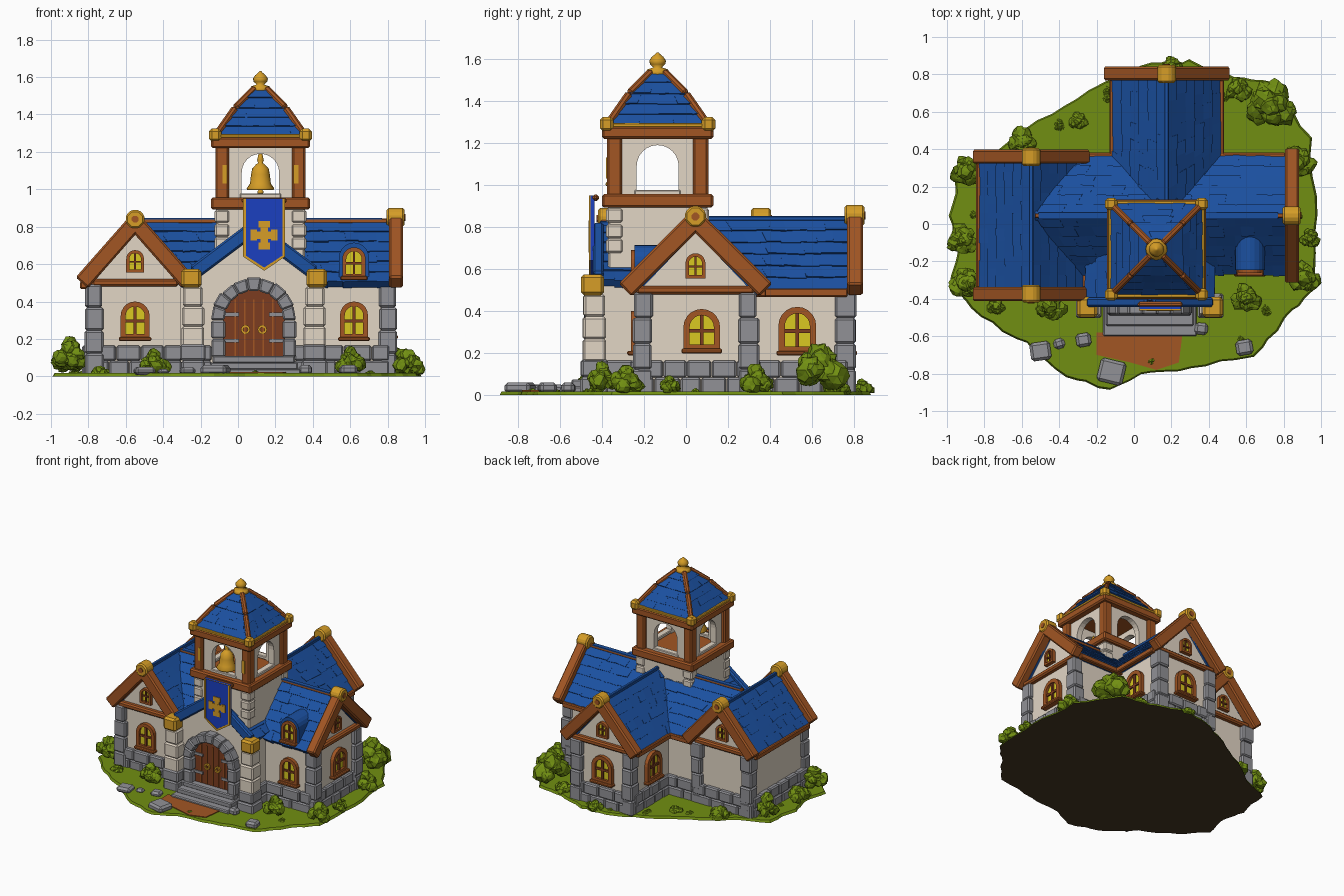
import bpy, bmesh, math, random
from mathutils import Matrix, Vector as V

if "Cube" in bpy.data.objects:
    bpy.data.objects.remove(bpy.data.objects["Cube"])
random.seed(4)
R = random.uniform
I = Matrix.Identity(4)

def mat(name, *c):
    m = bpy.data.materials.new(name)
    m.diffuse_color = (*c, 1)
    m.use_nodes = True
    m.node_tree.nodes["Principled BSDF"].inputs["Base Color"].default_value = m.diffuse_color
    return m
ROOF = mat("roof blue", .011, .082, .36)
WOOD = mat("timber brown", .36, .092, .017)
DARK = mat("door brown", .2, .046, .014)
GOLD = mat("gold", .67, .34, .02)
WALL = mat("cream plaster", .76, .67, .56)
STONE = mat("grey stone", .285, .285, .305)
GRASS = mat("leaf green", .165, .275, .006)
PANE = mat("window yellow", .7, .58, .015)
SOIL = mat("dark soil", .06, .04, .016)
BLUE = mat("banner blue", .011, .05, .53)

def mesh(name, vs, fs, m, bevel=0, M=I, smooth=False):
    me = bpy.data.meshes.new(name)
    me.from_pydata([M @ V(v) for v in vs], [], fs)
    bm = bmesh.new(); bm.from_mesh(me)
    bmesh.ops.recalc_face_normals(bm, faces=bm.faces)
    bm.to_mesh(me); bm.free()
    for p in me.polygons: p.use_smooth = smooth
    me.materials.append(m)
    o = bpy.data.objects.new(name, me)
    bpy.context.collection.objects.link(o)
    if bevel:
        b = o.modifiers.new("bevel", 'BEVEL'); b.width = bevel; b.segments = 1
    return o

BF = [(0, 3, 2, 1), (4, 5, 6, 7), (0, 1, 5, 4), (1, 2, 6, 5), (2, 3, 7, 6), (3, 0, 4, 7)]
def boxes(name, cells, m, bevel=0, M=I):
    vs = [v for c in cells for v in c]
    return mesh(name, vs, [[8*i + k for k in f] for i in range(len(cells)) for f in BF], m, bevel, M)
def cell(c, s):
    return [V((c[0]+a*s[0]/2, c[1]+b*s[1]/2, max(.008, c[2]+z*s[2]/2))) for z in (-1, 1) for a, b in ((-1, -1), (1, -1), (1, 1), (-1, 1))]
def box(name, c, s, m, bevel=.008, M=I): return boxes(name, [cell(c, s)], m, bevel, M)
def beam(name, p, q, w, h, m=WOOD, M=I, bevel=.01):
    p, q = V(p), V(q); x = (q-p).normalized()
    y = (V((0, 1, 0)) if abs(x.z) > .99 else V((0, 0, 1)).cross(x)).normalized(); z = x.cross(y)
    return boxes(name, [[e + y*a*w/2 + z*b*h/2 for e in (p, q) for a, b in ((-1, -1), (1, -1), (1, 1), (-1, 1))]], m, bevel, M)
def prism(name, pts, y0, y1, m, M=I, bevel=0):
    n = len(pts)
    return mesh(name, [(x, y, z) for y in (y0, y1) for x, z in pts],
                [list(range(n)), list(range(n, 2*n))] + [(i, (i+1) % n, n+(i+1) % n, n+i) for i in range(n)], m, bevel, M)
def arch(cx, z, w, h, n=10):
    r = w/2
    return [(cx-r, z), (cx+r, z)] + [(cx+r*math.cos(math.pi*i/n), z+h-r+r*math.sin(math.pi*i/n)) for i in range(n+1)]
def ring(name, outer, inner, y0, y1, m, M=I):
    n = len(outer); fs = []
    for i in range(n):
        j = (i+1) % n
        loops = [(k*n+i, k*n+j) for k in (0, 1, 3, 2)]   # outer front, inner front, inner back, outer back
        for a, b in zip(loops, loops[1:]+loops[:1]): fs.append((a[0], a[1], b[1], b[0]))
    return mesh(name, [(x, y, z) for y in (y0, y1) for P in (outer, inner) for x, z in P], fs, m, 0, M)
def lathe(name, prof, c, m, n=16):
    vs = [(c[0]+r*math.cos(math.tau*i/n), c[1]+r*math.sin(math.tau*i/n), c[2]+z) for r, z in prof for i in range(n)]
    fs = [(k*n+i, k*n+(i+1) % n, (k+1)*n+(i+1) % n, (k+1)*n+i) for k in range(len(prof)-1) for i in range(n)]
    return mesh(name, vs, fs + [list(range(n)), list(range(len(vs)-n, len(vs)))], m, smooth=True)

# shingled slope over the quad a-b (eave) d-c (ridge)
def slope(name, a, b, c, d, M=I, rows=6, thick=.035):
    a, b, c, d = map(V, (a, b, c, d))
    n = (b-a).cross(d-a).normalized()
    if n.z < 0: n = -n
    P = lambda s, t: a.lerp(b, s).lerp(d.lerp(c, s), t)
    cells = []
    for i in range(rows):
        t0, t1 = i/rows, min(1, (i+1.1)/rows)
        k = max(2, round((P(1, t0)-P(0, t0)).length/.085))
        cuts = [0] + [(j + (.5 if i % 2 else 0) + R(-.15, .15))/k for j in range(1, k)] + [1]
        for s0, s1 in zip(cuts, cuts[1:]):
            h = R(.008, .014); q = [P(s0, t0+R(-.012, .012)), P(s1, t0+R(-.012, .012)), P(s1, t1), P(s0, t1)]
            cells.append([v - n*thick for v in q] + [q[0]+n*h, q[1]+n*h, q[2]+n*.004, q[3]+n*.004])
    boxes(name, cells, ROOF, 0, M)

def window(name, M, x, z, w, h):
    f = w*.17
    ring(name+"_frame", arch(x, z, w, h), arch(x, z+f, w-2*f, h-2*f), -.028, .01, WOOD, M)
    prism(name+"_pane", arch(x, z+f, w-2*f, h-2*f), -.009, 0, PANE, M)
    boxes(name+"_bars", [cell((x, -.014, z+h/2), (w*.1, .012, h-f)), cell((x, -.014, z+h*.48), (w-f, .012, w*.1))], DARK, 0, M)
    if w > .12: box(name+"_sill", (x, -.02, z), (w+.02, .05, .022), WOOD, .006, M)

# rough masonry
def stone_row(name, p, q, M=I, h=.165):
    p, q = V((*p, 0)), V((*q, 0)); L = (q-p).length; cells = []
    T = Matrix.Translation(p) @ Matrix.Rotation(math.atan2(q.y-p.y, q.x-p.x), 4, 'Z')
    for r in range(2):
        k = max(1, round(L/.12)); cuts = [0]+[(j+(r*.4-.2)+R(-.1, .1))*L/k for j in range(1, k)]+[L]
        for u, v in zip(cuts, cuts[1:]):
            cells.append(cell(((u+v)/2, 0, h*(r+.5)/2), (v-u-.003, .06+R(-.008, .01), h/2)))
    boxes(name, cells, STONE, .009, M @ T)
def pillar(name, x, y, M=I, h=.49, s=.085, m=STONE, z=0):
    k = max(2, round((h-z)/.115))
    boxes(name, [cell((x+R(-.004, .004), y+R(-.004, .004), z+(h-z)*(i+.5)/k), (s+R(-.005, .018), s+R(-.005, .018), (h-z)/k)) for i in range(k)], m, .01, M)

# gable dressing: rake beams, tie beam, gold boss, small window, corner pillars
def gable(name, M, w, rw, ez, pz, pillars=(-1, 1)):
    for s in (-1, 1):
        beam(name+"_rake", (s*(rw+.015), -.035, ez), (0, -.035, pz+.003), .075, .088, M=M)
        if s in pillars: pillar(name+"_pillar", s*(w-.028), .008, M)
    beam(name+"_tie", (-rw+.04, -.012, ez), (rw-.04, -.012, ez), .045, .04, M=M)
    c = [(math.cos(math.tau*(i+.5)/8), math.sin(math.tau*(i+.5)/8)) for i in range(8)]
    prism(name+"_boss", [(.054*x, pz+.02+.054*z) for x, z in c], -.08, .015, GOLD, M, .01)
    prism(name+"_boss_centre", [(.02*x, pz+.02+.02*z) for x, z in c], -.085, -.078, WOOD, M)
    window(name+"_attic_window", M, 0, .555, .095, .12)

# gabled block; local -y faces out, ridge runs along +y
def wing(name, M, w, L, rw, ez, pz, ext=0, eaves=(-1, 1), ridge=ROOF):
    ew = pz-(pz-ez)*w/rw-.03
    prism(name+"_walls", [(-w, .01), (w, .01), (w, ew), (0, pz-.03), (-w, ew)], 0, L, WALL, M)
    for s in (-1, 1):
        slope(name+"_shingles", (s*rw, -.015, ez), (s*rw, L, ez), (0, L+ext, pz), (0, -.015, pz), M)
        if s in eaves: beam(name+"_eave", (s*(rw+.006), 0, ez-.012), (s*(rw+.006), L, ez-.012), .036, .04, M=M, bevel=.006)
    beam(name+"_ridge", (0, 0, pz+.006), (0, L+ext, pz+.006), .024, .024, ridge, M, .004)

def frame(x, y, deg): return Matrix.Translation((x, y, 0)) @ Matrix.Rotation(math.radians(deg), 4, 'Z')
F_left, F_left_back = frame(-.55, -.34, 0), frame(-.55, .325, 180)
F_east, F_back, F_porch = frame(.81, .045, 90), frame(.175, .77, 180), frame(.085, -.41, 0)
wing("left_wing", F_left, .245, .665, .27, .5, .82)
gable("left_front_gable", F_left, .245, .27, .5, .82, (-1,))
gable("left_back_gable", F_left_back, .245, .27, .5, .82)
wing("main_hall", F_east, .28, 1.12, .312, .5, .825, .22, (1,), WOOD)
box("main_ridge_cap", (.13, .045, .842), (1.28, .034, .008), ROOF, 0)
gable("east_gable", F_east, .28, .32, .5, .83)
wing("back_wing", F_back, .25, .465, .282, .5, .835, .25)
gable("back_gable", F_back, .25, .295, .5, .835)
wing("porch", F_porch, .32, .22, .34, .54, .81, .08, ())

# wall windows
window("left_window", F_left, 0, .2, .155, .2)
window("east_window", F_east, .03, .21, .175, .2)
window("back_window", F_back, 0, .2, .175, .21)
window("hall_window", frame(.62, -.235, 0), 0, .2, .15, .2)
for x, a in ((.425, 90), (-.075, -90)): window("back_side_window", frame(x, .53, a), 0, .2, .18, .22)

# stone footings
for p, q in (((-.8, -.34), (-.3, -.34)), ((-.8, -.33), (-.8, .33)), ((-.8, .33), (-.3, .33)), ((-.3, .325), (-.07, .325)), ((-.07, .33), (-.07, .77)),
             ((-.07, .77), (.43, .77)), ((.43, .33), (.43, .77)), ((.43, .325), (.81, .325)), ((.81, -.235), (.81, .325)), ((.42, -.235), (.81, -.235)),
             ((.40, -.41), (.40, -.23)), ((-.25, -.41), (-.14, -.41)), ((.3, -.41), (.41, -.41))):
    stone_row("footing", p, q)

# porch: corner piers, gold caps, fascia, arch, door, steps
for s in (-1, 1):
    pillar("porch_pier_base", s*.325, -.025, F_porch, .17, .125)
    pillar("porch_pier", s*.325, -.025, F_porch, .48, .105, WALL, .16)
    box("porch_cap", (s*.335, -.035, .525), (.11, .11, .1), GOLD, .015, F_porch)
    beam("porch_fascia", (s*.32, -.008, .555), (0, -.008, .795), .05, .075, ROOF, F_porch)
    boxes("arch_jamb", [cell((s*.19, -.03, .15+.1*i), (.07+R(0, .015), .085, .098)) for i in range(2)], STONE, .01, F_porch)
    a = [(.025*math.cos(math.tau*i/10), .025*math.sin(math.tau*i/10)) for i in range(10)]
    ring("door_knocker", [(s*.045+x, .25+z) for x, z in a], [(s*.045+x*.5, .25+z*.5) for x, z in a], -.036, -.02, GOLD, F_porch)
    boxes("door_hinge", [cell((s*.12, -.031, z), (.08, .008, .02)) for z in (.19, .33)], STONE, 0, F_porch)
A = [(math.cos(math.pi*i/9), math.sin(math.pi*i/9)) for i in range(10)]
boxes("arch_stones", [[(r*c, y, .3+r*s) for y in (-.075, 0) for r, (c, s) in ((.158, a), (.228+d, a), (.228+d, b), (.158, b))]
      for a, b in zip(A, A[1:]) for d in [R(-.006, .008)]], STONE, .008, F_porch)
prism("door", arch(0, .1, .33, .365, 12), -.022, 0, DARK, F_porch)
boxes("door_planks", [cell((x, -.024, .26), (.008, .008, .3)) for x in (-.1, -.05, 0, .05, .1)], WOOD, 0, F_porch)
for i in range(3): box("step", (.085, -.43-(.17-.055*i)/2, .02+.035*i), (.5-.03*i, .17-.055*i, .04), STONE, .007)

# dormer on the right roof
D = frame(.62, -.235, 0)
prism("dormer_body", arch(0, .53, .13, .16), 0, .16, WOOD, D)
ring("dormer_roof", arch(0, .515, .16, .2), arch(0, .525, .125, .165), -.01, .2, ROOF, D)
window("dormer_window", D, 0, .525, .125, .165)

# tower
C = V((.12, -.135, 0)); T = Matrix.Translation(C)
box("tower_body", (0, 0, .65), (.475, .475, .56), WALL, .01, T)
boxes("tower_quoins", [cell((a*.205, b*.205, z), (.08, .08, .07)) for a in (-1, 1) for b in (-1, 1) for z in (.71, .78, .855)], WALL, .01, T)
box("belfry_floor", (0, 0, .93), (.46, .46, .04), WOOD, 0, T)
box("belfry_ceiling", (0, 0, 1.25), (.46, .46, .04), WOOD, 0, T)
boxes("belfry_post_plates", [cell((s*.19, -.242, 1.08), (.025, .006, .1)) for s in (-1, 1)], GOLD, 0, T)
for k in range(4):
    M = T @ Matrix.Rotation(k*math.pi/2, 4, 'Z')
    for z, h, n in ((.925, .065, "lower"), (1.25, .06, "upper")):
        beam(n+"_tower_beam", (-.265, -.235, z), (.265, -.235, z), .06, h, M=M)
    beam("belfry_post", (-.205, -.205, .94), (-.205, -.205, 1.23), .072, .072, M=M)
    a = arch(0, .95, .2, .24, 12)
    prism("belfry_arch", [(-.18, .95), a[0]] + a[:1:-1] + [a[1], (.18, .95), (.18, 1.23), (-.18, 1.23)], -.215, -.17, WALL, M)
    box("belfry_sill", (0, -.195, .965), (.22, .05, .025), WALL, .005, M)
    beam("roof_gold_edge", (-.25, -.245, 1.285), (.25, -.245, 1.285), .03, .022, GOLD, M, .005)
    slope("tower_shingles_lower", (-.24, -.24, 1.285), (.24, -.24, 1.285), (.135, -.135, 1.43), (-.135, -.135, 1.43), M, 3)
    slope("tower_shingles_upper", (-.135, -.135, 1.43), (.135, -.135, 1.43), (.035, -.035, 1.54), (-.035, -.035, 1.54), M, 2)
    beam("tower_rib_lower", (-.24, -.24, 1.285), (-.135, -.135, 1.435), .035, .035, M=M)
    beam("tower_rib_upper", (-.135, -.135, 1.435), (-.03, -.03, 1.54), .035, .035, M=M)
    box("tower_corner_cap", (-.242, -.242, 1.29), (.065, .065, .07), GOLD, .015, M)
lathe("finial", [(.03, 1.51), (.058, 1.53), (.05, 1.55), (.02, 1.56), (.036, 1.575), (.04, 1.592), (.028, 1.61), (.01, 1.625), (.004, 1.632)], C, GOLD)
lathe("bell", [(.07, .995), (.074, 1.005), (.056, 1.03), (.05, 1.08), (.044, 1.11), (.022, 1.135), (.012, 1.14), (.018, 1.155), (.008, 1.2)], (.12, -.31, 0), GOLD)
lathe("bell_clapper", [(.006, .97), (.016, .98), (.016, .99), (.006, 1.0)], (.12, -.31, 0), GOLD)

# banner
B = frame(.14, -.45, 0)
def flag(d): return [(-.112+d, .95), (.112-d, .95), (.112-d, .64+d*.4), (0, .565+d*1.2), (-.112+d, .64+d*.4)]
ring("banner_border", flag(0), flag(.014), -.013, -.005, GOLD, B)
prism("banner_cloth", flag(.001), -.009, .014, BLUE, B)
boxes("banner_cross", [cell((0, -.01, .755), (.04, .009, .15)), cell((0, -.0106, .755), (.14, .009, .04))]
      + [cell((x, -.0103, .755+z), (.06, .009, .035) if z else (.035, .009, .06)) for x, z in ((.055, 0), (-.055, 0), (0, .058), (0, -.058))], GOLD, 0, B)
beam("banner_rod", (-.12, .02, .94), (.12, .02, .94), .03, .03, WOOD, B)

# ground island with soil underside
G = [(-.95, .3), (-.98, .05), (-.94, -.12), (-.99, -.32), (-.82, -.5), (-.57, -.64), (-.37, -.82), (-.13, -.885), (.1, -.79), (.3, -.78), (.64, -.71), (.81, -.51),
     (.96, -.36), (.985, .05), (.94, .45), (.75, .76), (.53, .78), (.3, .875), (.1, .87), (-.16, .76), (-.45, .59), (-.73, .41)]
out = []
for p, q in zip(G, G[1:]+G[:1]):
    out += [(p[0]+(q[0]-p[0])*k/4+R(-.012, .012), p[1]+(q[1]-p[1])*k/4+R(-.012, .012)) for k in range(4)]
n = len(out)
g = mesh("ground", [(x, y, 0) for x, y in out] + [(x*.99, y*.99, .018) for x, y in out],
         [list(range(n)), list(range(n, 2*n))] + [(i, (i+1) % n, n+(i+1) % n, n+i) for i in range(n)], GRASS)
g.data.materials.append(SOIL)
for p in g.data.polygons: p.material_index = int(p.normal.z < -.5)
prism("dirt_path", [(-.2, .58), (.26, .58), (.24, .74), (.12, .78), (-.02, .74), (-.2, .7)], .008, .024, WOOD, Matrix.Rotation(math.pi/2, 4, 'X'))
for x, y, s, h in ((-.5, -.68, .11, .05), (-.27, -.62, .08, .05), (-.12, -.79, .14, .06), (.59, -.66, .09, .06), (.36, -.56, .07, .06), (-.4, -.64, .06, .04)):
    box("loose_stone", (0, 0, h/2), (s, s*.9, h), STONE, .015, frame(x, y, R(-25, 25)))

# bushes: clusters of ruffled leaf clumps
def bush(x, y, r, h):
    bm = bmesh.new()
    for i in range(14):
        a = i*2.4; d = r*.68*math.sqrt((i % 7)/7); s = r*R(.36, .5); z = max(s*.6, (h-s)*(1-.7*d/r)*R(.6, 1))
        c = V((x+d*math.cos(a), y+d*math.sin(a), z))
        for p in bmesh.ops.create_icosphere(bm, subdivisions=2, radius=s, matrix=Matrix.Translation(c))['verts']:
            p.co = c+(p.co-c)*R(.82, 1.2); p.co.z = max(.01, p.co.z)
    me = bpy.data.meshes.new("bush"); bm.to_mesh(me); bm.free(); me.materials.append(GRASS)
    bpy.context.collection.objects.link(bpy.data.objects.new("bush", me))
for b in ((-.9, .28, .085, .22), (-.92, -.09, .085, .17), (-.9, -.32, .09, .23), (-.45, -.44, .085, .15), (.6, -.4, .08, .16), (.91, -.29, .085, .15), (.94, -.08, .055, .1),
          (.88, .33, .09, .15), (.73, .63, .14, .28), (.2, .84, .06, .08), (-.6, .44, .08, .1), (-.3, .55, .05, .06), (.56, .72, .07, .08), (-.74, -.44, .05, .06)):
    bush(*b)
for i in range(26):   # grass tufts
    x, y = random.choice(G); bush(x*R(.86, .94), y*R(.86, .94), .025, .035)
